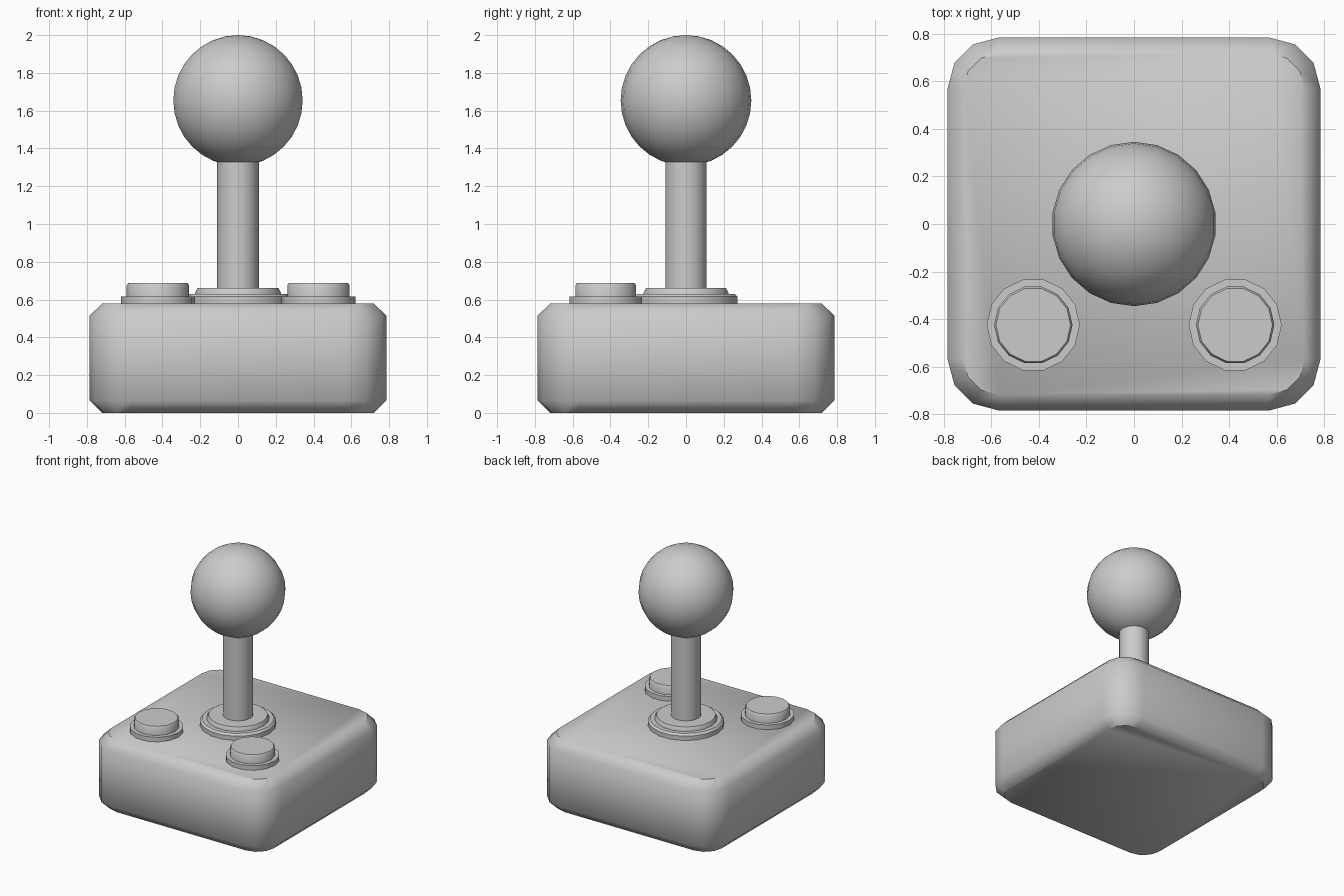
import bpy, bmesh
from math import sin, cos, pi, radians

if "Cube" in bpy.data.objects:
    bpy.data.objects.remove(bpy.data.objects["Cube"])


def loft(name, loops, smooth=45):
    """Skin a stack of equal-length loops and cap both ends."""
    bm = bmesh.new()
    rows = [[bm.verts.new(p) for p in loop] for loop in loops]
    n = len(rows[0])
    for a, b in zip(rows, rows[1:]):
        for i in range(n):
            j = (i + 1) % n
            bm.faces.new((a[i], a[j], b[j], b[i]))
    bm.faces.new(rows[0][::-1])
    bm.faces.new(rows[-1])
    return finish(name, bm, smooth)


def finish(name, bm, smooth):
    me = bpy.data.meshes.new(name)
    bm.to_mesh(me)
    bm.free()
    ob = bpy.data.objects.new(name, me)
    bpy.context.collection.objects.link(ob)
    bpy.ops.object.select_all(action='DESELECT')
    ob.select_set(True)
    bpy.context.view_layer.objects.active = ob
    bpy.ops.object.shade_smooth_by_angle(angle=radians(smooth))
    return ob


def turned(name, profile, x=0, y=0, sides=14):
    """Round part from (radius, z) pairs."""
    return loft(name, [[(x + r * cos(2 * pi * i / sides), y + r * sin(2 * pi * i / sides), z)
                        for i in range(sides)] for r, z in profile], 40)


def rounded_square(inset, z, half=0.785, radius=0.215, segs=3):
    c, r = half - radius, radius - inset
    pts = []
    for q, (sx, sy) in enumerate(((1, 1), (-1, 1), (-1, -1), (1, -1))):
        for k in range(segs + 1):
            a = (q + k / segs) * pi / 2
            pts.append((sx * c + r * cos(a), sy * c + r * sin(a), z))
    return pts


# Housing with chamfered top and bottom
loft("base_housing", [rounded_square(0.067, 0), rounded_square(0, 0.065),
                      rounded_square(0, 0.515), rounded_square(0.067, 0.58)])

# Stepped collar around the stick
turned("collar_lower", [(0.277, 0.57), (0.277, 0.615), (0.262, 0.63), (0.2, 0.63)], sides=18)
turned("collar_upper", [(0.228, 0.62), (0.228, 0.635), (0.215, 0.66), (0.1, 0.66)], sides=18)

# Stick
turned("stick", [(0.111, 0.6), (0.111, 1.4)])

# Ball knob
bm = bmesh.new()
bmesh.ops.create_uvsphere(bm, u_segments=22, v_segments=16, radius=0.346)
bmesh.ops.translate(bm, verts=bm.verts, vec=(0, 0, 1.654))
finish("ball_knob", bm, 60)

# Two buttons, each with a surround ring and a cap
for side, x in (("left", -0.424), ("right", 0.426)):
    turned(f"button_ring_{side}", [(0.196, 0.57), (0.196, 0.617)], x, -0.425)
    turned(f"button_cap_{side}", [(0.165, 0.6), (0.165, 0.675), (0.157, 0.687)], x, -0.425)
